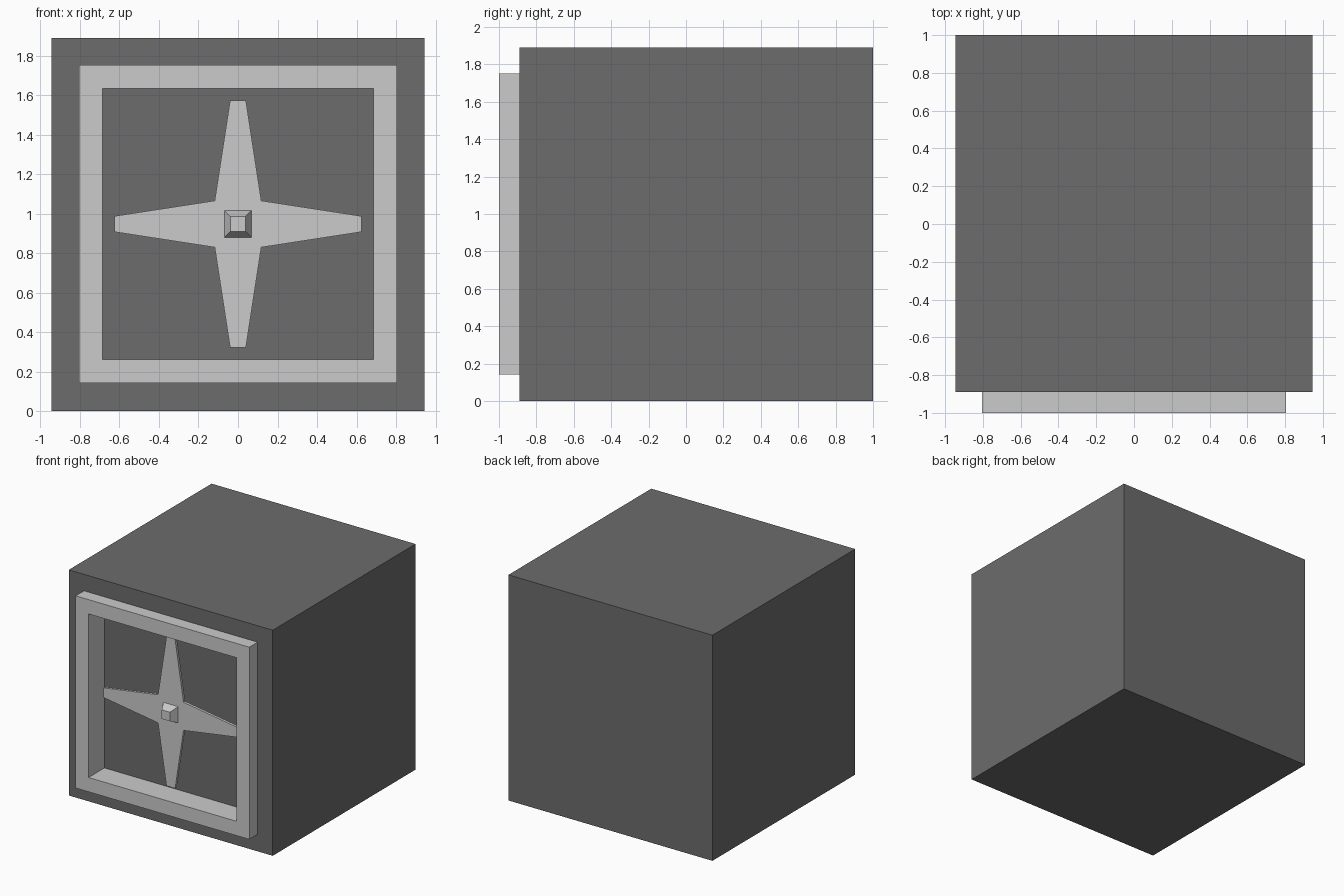
import bpy, bmesh

if "Cube" in bpy.data.objects:
    bpy.data.objects.remove(bpy.data.objects["Cube"])

CZ = 0.947            # centre height of the front details


def finish(name, bm, mat=None):
    bmesh.ops.recalc_face_normals(bm, faces=bm.faces)
    me = bpy.data.meshes.new(name)
    bm.to_mesh(me)
    bm.free()
    ob = bpy.data.objects.new(name, me)
    bpy.context.collection.objects.link(ob)
    if mat:
        me.materials.append(mat)
    return ob


def add_loft(bm, front, back, y0, y1):
    """Closed solid between two x/z outlines at depths y0 and y1."""
    a = [bm.verts.new((x, y0, CZ + z)) for x, z in front]
    b = [bm.verts.new((x, y1, CZ + z)) for x, z in back]
    bm.faces.new(a)
    bm.faces.new(b[::-1])
    for i in range(len(a)):
        j = (i + 1) % len(a)
        bm.faces.new((a[i], a[j], b[j], b[i]))


def square(r):
    return [(-r, -r), (r, -r), (r, r), (-r, r)]


def ring_loop(bm, r, y):
    return [bm.verts.new((x, y, CZ + z)) for x, z in square(r)]


def bridge(bm, loops):
    for a, b in zip(loops, loops[1:]):
        for i in range(4):
            j = (i + 1) % 4
            bm.faces.new((a[i], a[j], b[j], b[i]))


dark = bpy.data.materials.new("dark_grey")
dark.diffuse_color = (0.15, 0.15, 0.15, 1)
dark.use_nodes = True
dark.node_tree.nodes["Principled BSDF"].inputs["Base Color"].default_value = dark.diffuse_color

# Cube body with a shallow square recess in the front
bm = bmesh.new()
S = 0.945
back = [bm.verts.new((x, 1.0, S + z)) for x, z in square(S)]
front = [bm.verts.new((x, -0.89, S + z)) for x, z in square(S)]
rim, floor = ring_loop(bm, 0.75, -0.89), ring_loop(bm, 0.75, -0.79)
bridge(bm, [back, front, rim, floor])
bm.faces.new(back)
bm.faces.new(floor)
finish("body", bm, dark)

# Raised square frame seated in the recess
bm = bmesh.new()
loops = [ring_loop(bm, r, y) for r, y in
         ((0.805, -0.79), (0.805, -1.0), (0.685, -1.0), (0.685, -0.79))]
bridge(bm, loops + loops[:1])
finish("frame", bm)

# Four-armed handle: one arm rotated in quarter turns
outline = []
arm = [(0.118, -0.118), (0.625, -0.04), (0.625, 0.04)]
for k in range(4):
    outline += arm
    arm = [(-z, x) for x, z in arm]
bm = bmesh.new()
add_loft(bm, outline, outline, -0.89, -0.868)
finish("handle", bm)

# Tapered knob on the handle and the shaft that carries it
bm = bmesh.new()
add_loft(bm, square(0.038), square(0.068), -0.955, -0.89)
finish("knob", bm)
bm = bmesh.new()
add_loft(bm, square(0.038), square(0.038), -0.868, -0.79)
finish("shaft", bm)
